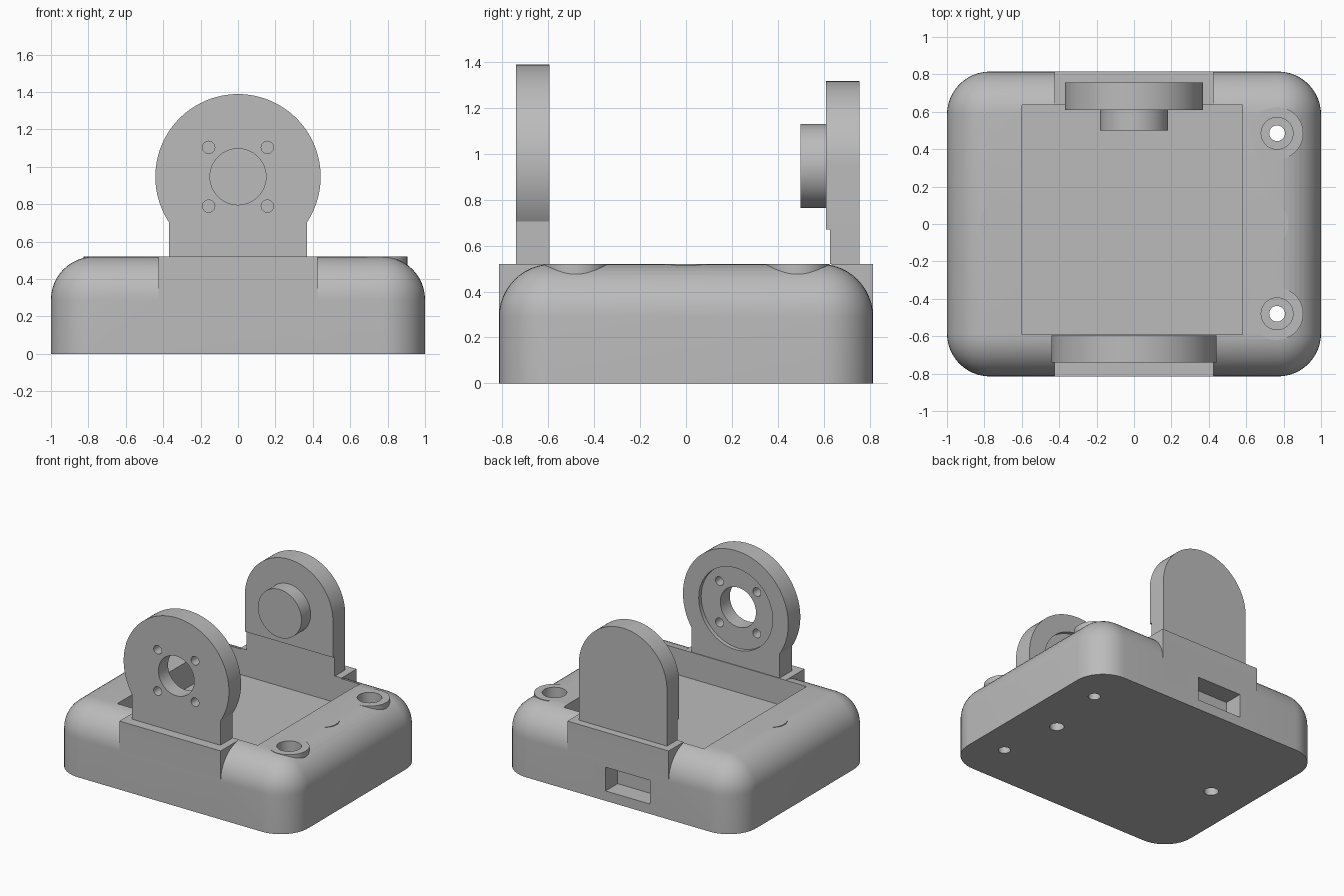
import bpy, bmesh, math
from mathutils import Matrix

if "Cube" in bpy.data.objects:
    bpy.data.objects.remove(bpy.data.objects["Cube"])

grey = bpy.data.materials.new("plain grey")
grey.use_nodes = True
GREY = (0.5, 0.5, 0.5, 1)
grey.diffuse_color = GREY
grey.node_tree.nodes["Principled BSDF"].inputs["Base Color"].default_value = GREY


def finish(bm, name):
    bmesh.ops.recalc_face_normals(bm, faces=bm.faces)
    mesh = bpy.data.meshes.new(name)
    bm.to_mesh(mesh)
    bm.free()
    mesh.materials.append(grey)
    obj = bpy.data.objects.new(name, mesh)
    bpy.context.collection.objects.link(obj)
    return obj


def box(name, low, high, bevel=0):
    bm = bmesh.new()
    bmesh.ops.create_cube(bm, size=1)
    for v in bm.verts:
        v.co = [h if c > 0 else l for c, l, h in zip(v.co, low, high)]
    if bevel:
        edges = [e for e in bm.edges if max(v.co.z for v in e.verts) > low[2]]
        bmesh.ops.bevel(bm, geom=edges, offset=bevel, segments=12, profile=0.5,
                        affect='EDGES')
    return finish(bm, name)


def cylinder(name, centre, radius, start, end, axis='Z', sides=64):
    """Centre gives the two coordinates across the axis."""
    bm = bmesh.new()
    middle = (start + end) / 2
    if axis == 'Z':
        place = Matrix.Translation((centre[0], centre[1], middle))
    else:
        place = Matrix.Translation((centre[0], middle, centre[1])) @ Matrix.Rotation(math.pi / 2, 4, 'X')
    bmesh.ops.create_cone(bm, cap_ends=True, segments=sides, radius1=radius,
                          radius2=radius, depth=end - start, matrix=place)
    return finish(bm, name)


def plate(name, radius, half_width, centre_z, bottom, front, back):
    """Upright plate: a straight foot running into a round head."""
    drop = math.acos(half_width / radius)
    steps = 80
    outline = [(half_width, bottom)]
    for i in range(steps + 1):
        a = -drop + (math.pi + 2 * drop) * i / steps
        outline.append((radius * math.cos(a), centre_z + radius * math.sin(a)))
    outline.append((-half_width, bottom))
    bm = bmesh.new()
    face = bm.faces.new([bm.verts.new((x, front, z)) for x, z in outline])
    extruded = bmesh.ops.extrude_face_region(bm, geom=[face])["geom"]
    bmesh.ops.translate(bm, vec=(0, back - front, 0),
                        verts=[g for g in extruded if isinstance(g, bmesh.types.BMVert)])
    return finish(bm, name)


def combine(target, tool, operation):
    bpy.context.view_layer.objects.active = target
    mod = target.modifiers.new("combine", 'BOOLEAN')
    mod.operation, mod.solver, mod.object = operation, 'EXACT', tool
    bpy.ops.object.modifier_apply(modifier=mod.name)
    bpy.data.objects.remove(tool)


def smooth(obj):
    bpy.ops.object.select_all(action='DESELECT')
    obj.select_set(True)
    bpy.context.view_layer.objects.active = obj
    bpy.ops.object.shade_smooth_by_angle(angle=math.radians(30))


TOP, DEPTH = 0.52, 0.815

# Rounded base with a square block carrying the two uprights
base = box("base", (-1, -DEPTH, 0), (1, DEPTH, TOP), bevel=0.23)
combine(base, box("block", (-0.425, -DEPTH, 0), (0.425, DEPTH, TOP)), 'UNION')

# Screw bosses
corner_screws = [(0.765, y) for y in (-0.48, 0.485)]
side_screws = [(x, 0) for x in (-0.695, 0.695)]
for spot in corner_screws:
    combine(base, cylinder("boss", spot, 0.14, 0.1, TOP), 'UNION')
for spot in side_screws:
    combine(base, cylinder("boss", spot, 0.13, 0.1, TOP), 'UNION')

# Tray pocket, screw holes and rear port
combine(base, box("pocket", (-0.6, -0.59, 0.32), (0.58, 0.635, 1)), 'DIFFERENCE')
for spot in corner_screws:
    combine(base, cylinder("bore", spot, 0.085, 0.27, 1), 'DIFFERENCE')
    combine(base, cylinder("hole", spot, 0.042, -1, 1, sides=32), 'DIFFERENCE')
for spot in side_screws:
    combine(base, cylinder("hole", spot, 0.05, -1, 0.3, sides=32), 'DIFFERENCE')
combine(base, box("port", (-0.27, 0.67, 0.075), (0.105, 1, 0.255)), 'DIFFERENCE')
smooth(base)

# Front upright with a centre hole, four screw holes and a shallow recess
HUB = 0.947
front = plate("front_upright", 0.442, 0.37, HUB, TOP, -0.74, -0.595)
combine(front, cylinder("recess", (0, HUB), 0.31, -0.625, -0.4, 'Y'), 'DIFFERENCE')
combine(front, cylinder("hole", (0, HUB), 0.15, -1, -0.4, 'Y'), 'DIFFERENCE')
for sx in (-1, 1):
    for sz in (-1, 1):
        spot = (sx * 0.157, HUB + sz * 0.157)
        combine(front, cylinder("hole", spot, 0.033, -1, -0.4, 'Y', 32), 'DIFFERENCE')
smooth(front)

# Rear upright: thin foot, thicker round head and pivot
smooth(plate("rear_upright", 0.37, 0.37, HUB, 0.67, 0.61, 0.757))
box("rear_foot", (-0.37, 0.628, TOP), (0.37, 0.757, 0.67))
smooth(cylinder("pivot", (0, HUB), 0.183, 0.5, 0.61, 'Y'))
